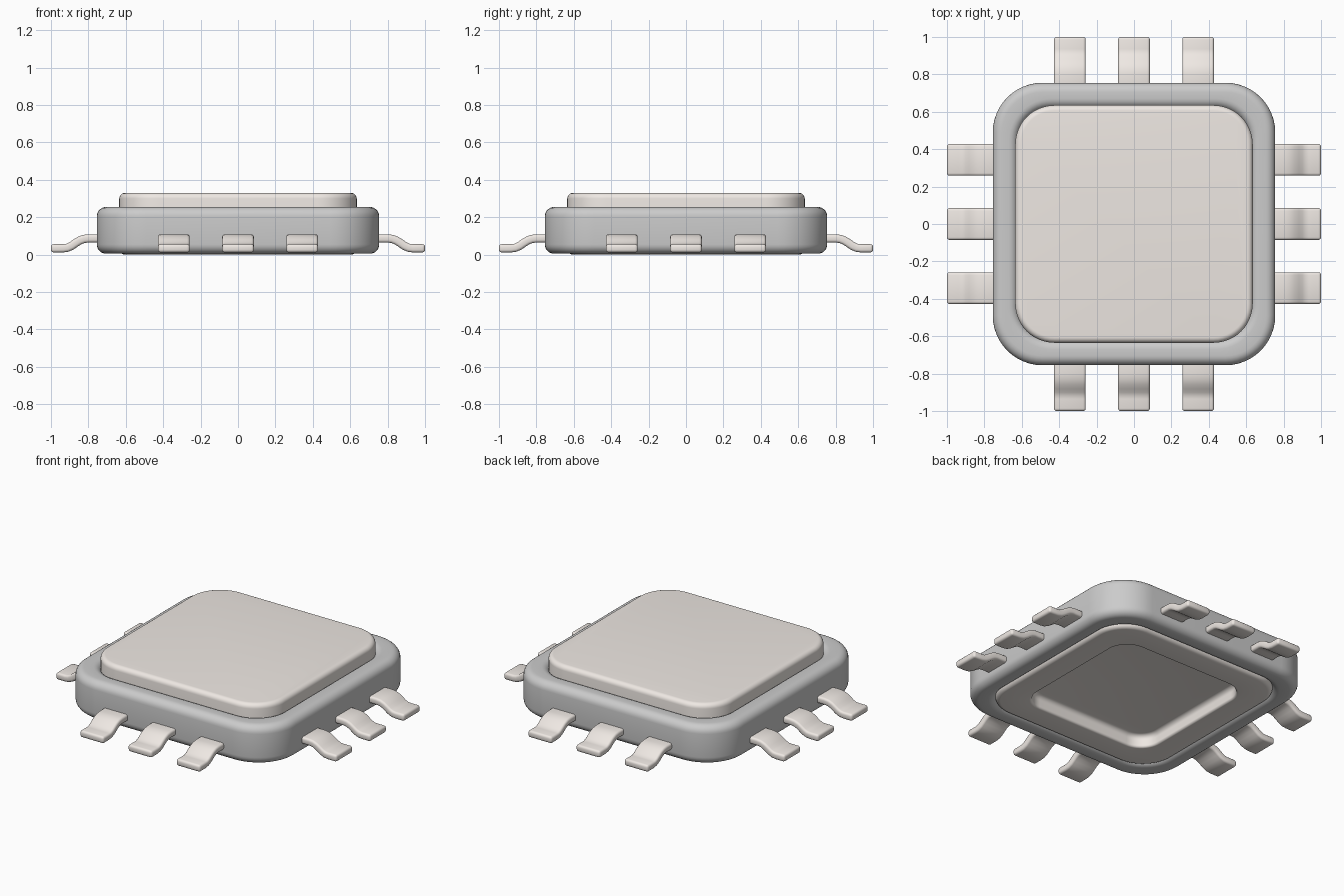
import bpy, bmesh
from math import sin, cos, pi, radians

if "Cube" in bpy.data.objects:
    bpy.data.objects.remove(bpy.data.objects["Cube"])

cream = bpy.data.materials.new("cream")
cream.diffuse_color = (0.86, 0.81, 0.77, 1)
cream.use_nodes = True
cream.node_tree.nodes["Principled BSDF"].inputs["Base Color"].default_value = cream.diffuse_color


def arc(hc, zc, rc, rad, a0, a1, n=6):
    """Quarter-round profile points: (half width, height, corner radius)."""
    pts = []
    for i in range(n + 1):
        a = radians(a0 + (a1 - a0) * i / n)
        pts.append((hc + rad * cos(a), zc + rad * sin(a), rc + rad * cos(a)))
    return pts


def rounded_square(bm, h, z, r, n=12):
    verts = []
    for q in range(4):
        m = pi / 4 + q * pi / 2
        cx, cy = (h - r) * (1 if cos(m) > 0 else -1), (h - r) * (1 if sin(m) > 0 else -1)
        for i in range(n + 1):
            a = q * pi / 2 + i / n * pi / 2
            verts.append(bm.verts.new((cx + r * cos(a), cy + r * sin(a), z)))
    return verts


def finish(bm, name, mat=None):
    bmesh.ops.recalc_face_normals(bm, faces=bm.faces)
    me = bpy.data.meshes.new(name)
    bm.to_mesh(me)
    bm.free()
    ob = bpy.data.objects.new(name, me)
    bpy.context.collection.objects.link(ob)
    if mat:
        me.materials.append(mat)
    bpy.ops.object.select_all(action='DESELECT')
    bpy.context.view_layer.objects.active = ob
    ob.select_set(True)
    bpy.ops.object.shade_smooth_by_angle(angle=radians(35))
    return ob


def loft(name, profile, closed=False, mat=None):
    """Skin rounded-square rings; cap the ends unless the profile is a closed loop."""
    bm = bmesh.new()
    rings = [rounded_square(bm, *p) for p in profile]
    pairs = list(zip(rings, rings[1:])) + ([(rings[-1], rings[0])] if closed else [])
    for a, b in pairs:
        for i in range(len(a)):
            j = (i + 1) % len(a)
            bm.faces.new((a[i], a[j], b[j], b[i]))
    if not closed:
        bm.faces.new(rings[0])
        bm.faces.new(rings[-1])
    return finish(bm, name, mat)


# Grey frame, rounded on its outer and inner rims
loft("body_frame",
     arc(0.705, 0.205, 0.215, 0.05, 90, 0) + arc(0.705, 0.055, 0.215, 0.05, 0, -90)
     + arc(0.67, 0.055, 0.23, 0.05, -90, -180) + arc(0.67, 0.205, 0.23, 0.05, 180, 90)[:],
     closed=True)

# Cream core block with a rounded recess underneath
loft("core_block",
     arc(0.605, 0.30, 0.18, 0.03, 90, 0) + arc(0.605, 0.03, 0.18, 0.03, 0, -90)
     + arc(0.475, 0.015, 0.145, 0.015, -90, -180) + arc(0.43, 0.05, 0.10, 0.03, 0, 90),
     mat=cream)

# Bent contact legs, three on each side
PATH = [(0.68, 0.087), (0.80, 0.087), (0.825, 0.084), (0.848, 0.075), (0.87, 0.061),
        (0.89, 0.047), (0.912, 0.037), (0.935, 0.034), (1.0, 0.034)]
T, W = 0.022, 0.085


def leg_outline():
    top, low = [], []
    for i, (x, z) in enumerate(PATH):
        x0, z0 = PATH[max(i - 1, 0)]
        x1, z1 = PATH[min(i + 1, len(PATH) - 1)]
        if i in (0, len(PATH) - 1):
            z0 = z1
        d = ((x1 - x0) ** 2 + (z1 - z0) ** 2) ** 0.5
        nx, nz = -(z1 - z0) / d * T, (x1 - x0) / d * T
        top.append((x + nx, z + nz))
        low.append((x - nx, z - nz))
    return top + low[::-1]


for side, turn in (("right", 0), ("back", 90), ("left", 180), ("front", 270)):
    for k in (-1, 0, 1):
        bm = bmesh.new()
        outline = leg_outline()
        n = len(outline)
        a = [bm.verts.new((x, k * 0.343 - W, z)) for x, z in outline]
        b = [bm.verts.new((x, k * 0.343 + W, z)) for x, z in outline]
        for i in range(n // 2 - 1):
            j = n - 1 - i
            bm.faces.new((a[i], a[i + 1], a[j - 1], a[j]))
            bm.faces.new((b[i], b[i + 1], b[j - 1], b[j]))
        for i in range(n):
            j = (i + 1) % n
            bm.faces.new((a[i], a[j], b[j], b[i]))
        bmesh.ops.recalc_face_normals(bm, faces=bm.faces)
        sharp = [e for e in bm.edges if e.calc_face_angle(0) > radians(60)]
        bmesh.ops.bevel(bm, geom=sharp, offset=0.014, segments=3, profile=0.5,
                        affect='EDGES', clamp_overlap=True)
        leg = finish(bm, f"{side}_leg_{k + 2}", cream)
        leg.rotation_euler.z = radians(turn)
